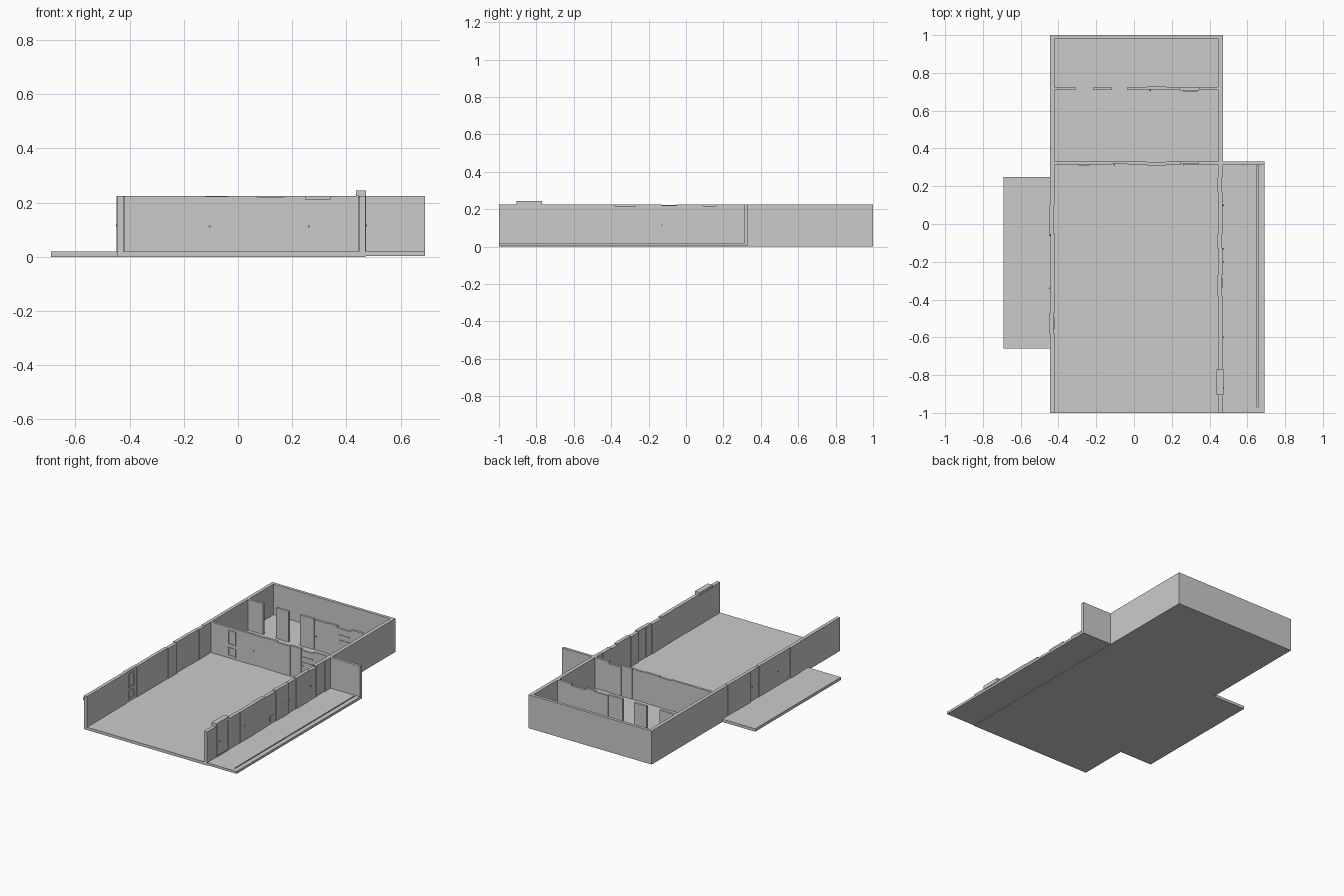
import bpy
import math

if "Cube" in bpy.data.objects:
    bpy.data.objects.remove(bpy.data.objects["Cube"])

FLOOR, TOP = 0.019, 0.225


def box(name, x0, x1, y0, y1, z0, z1):
    bpy.ops.mesh.primitive_cube_add(size=1, location=((x0 + x1) / 2, (y0 + y1) / 2, (z0 + z1) / 2))
    ob = bpy.context.object
    ob.name = name
    ob.scale = (x1 - x0, y1 - y0, z1 - z0)
    bpy.ops.object.transform_apply(location=False, rotation=False, scale=True)
    return ob


def wall_box(name, axis, a0, a1, d0, d1, z0, z1):
    # a = along the wall, d = through its thickness
    if axis == 'x':
        return box(name, a0, a1, d0, d1, z0, z1)
    return box(name, d0, d1, a0, a1, z0, z1)


def wall(name, axis, start, end, d0, d1, panels):
    # plain wall stretches, interrupted by door panels: (start, end, shift, top) or a gap (start, end)
    pos = start
    for p in panels:
        if p[0] > pos + 1e-4:
            wall_box(name, axis, pos, p[0], d0, d1, FLOOR, TOP)
        if len(p) == 4:
            wall_box(name + "_door", axis, p[0], p[1], d0 + p[2], d1 + p[2], FLOOR, p[3])
        pos = p[1]
    if end > pos + 1e-4:
        wall_box(name, axis, pos, end, d0, d1, FLOOR, TOP)


def frame(name, axis, a0, a1, d0, d1, z0, z1, t=0.007):
    wall_box(name, axis, a0, a1, d0, d1, z0, z0 + t)
    wall_box(name, axis, a0, a1, d0, d1, z1 - t, z1)
    wall_box(name, axis, a0, a0 + t, d0, d1, z0 + t, z1 - t)
    wall_box(name, axis, a1 - t, a1, d0, d1, z0 + t, z1 - t)


def knob(x, y, z, axis):
    rot = (math.pi / 2, 0, 0) if axis == 'x' else (0, math.pi / 2, 0)
    bpy.ops.mesh.primitive_cylinder_add(vertices=10, radius=0.004, depth=0.008,
                                        location=(x, y, z), rotation=rot)
    bpy.context.object.name = "door_knob"


# floors
box("main_floor", -0.445, 0.47, -1, 1, 0, FLOOR)
box("left_terrace", -0.69, -0.445, -0.66, 0.25, 0, FLOOR)
porch = box("right_porch_floor", 0.47, 0.69, -1, 0.33, 0.003, FLOOR)

# drain groove along the porch
groove = box("groove_cutter", 0.651, 0.658, -0.97, 0.31, 0.008, 0.05)
groove.hide_render = True
groove.hide_set(True)
mod = porch.modifiers.new("groove", 'BOOLEAN')
mod.object = groove
mod.solver = 'EXACT'

# outer walls
wall("left_wall", 'y', -1, 1, -0.445, -0.422,
     [(-0.58, -0.47, -0.004, TOP), (-0.14, -0.05, 0.003, 0.222),
      (-0.05, 0.10, -0.002, TOP), (0.19, 0.25, 0.002, 0.222)])
wall("right_wall", 'y', -1, 1, 0.446, 0.47,
     [(-0.90, -0.77, 0, TOP), (-0.65, -0.50, 0.002, TOP), (-0.38, -0.27, -0.003, 0.218),
      (-0.21, -0.13, 0.002, TOP), (-0.13, -0.05, -0.003, 0.22),
      (-0.05, 0.07, 0.001, TOP), (0.09, 0.16, -0.002, 0.218), (0.17, 0.25, -0.003, TOP)])
box("back_wall", -0.422, 0.446, 0.98, 1, FLOOR, TOP)
box("porch_end_wall", 0.47, 0.69, 0.312, 0.33, FLOOR, TOP)

# partition between the rooms, and the rear one with two open doorways
wall("middle_wall", 'x', -0.422, 0.446, 0.314, 0.33,
     [(-0.12, -0.035, 0.003, 0.222), (0.07, 0.17, -0.003, 0.22), (0.25, 0.34, 0.003, 0.212)])
wall("rear_wall", 'x', -0.422, 0.446, 0.709, 0.725,
     [(-0.31, -0.215), (-0.12, -0.035), (0.07, 0.17, 0.003, 0.22), (0.24, 0.345, -0.003, 0.212)])

# raised lintel and sill on the right entrance
box("entrance_lintel", 0.436, 0.473, -0.905, -0.77, TOP, 0.244)
frame("entrance_frame", 'y', -0.90, -0.77, 0.47, 0.473, FLOOR, TOP)

# window frames and door slats
for z0, z1 in ((0.11, 0.205), (0.034, 0.09)):
    frame("window_frame", 'x', -0.295, -0.235, 0.310, 0.314, z0, z1)
    frame("left_window_frame", 'y', -0.555, -0.495, -0.426, -0.422, z0, z1)
for wall_y in (0.313, 0.702):
    for z in (0.17, 0.134, 0.024):
        box("door_slat", 0.26, 0.335, wall_y, wall_y + 0.005, z - 0.003, z + 0.003)
box("bracket_top", 0.466, 0.471, -0.335, -0.285, 0.07, 0.074)
box("bracket_side", 0.466, 0.471, -0.335, -0.331, 0.04, 0.07)

# knobs
for y in (-0.87, -0.60, -0.20, -0.13, 0.10):
    knob(0.472, y, 0.115, 'y')
for y in (-0.48, -0.34, -0.06):
    knob(-0.446, y, 0.115, 'y')
for x in (-0.105, 0.262):
    knob(x, 0.315, 0.112, 'x')
    knob(x if x > 0 else 0.085, 0.708, 0.112, 'x')
